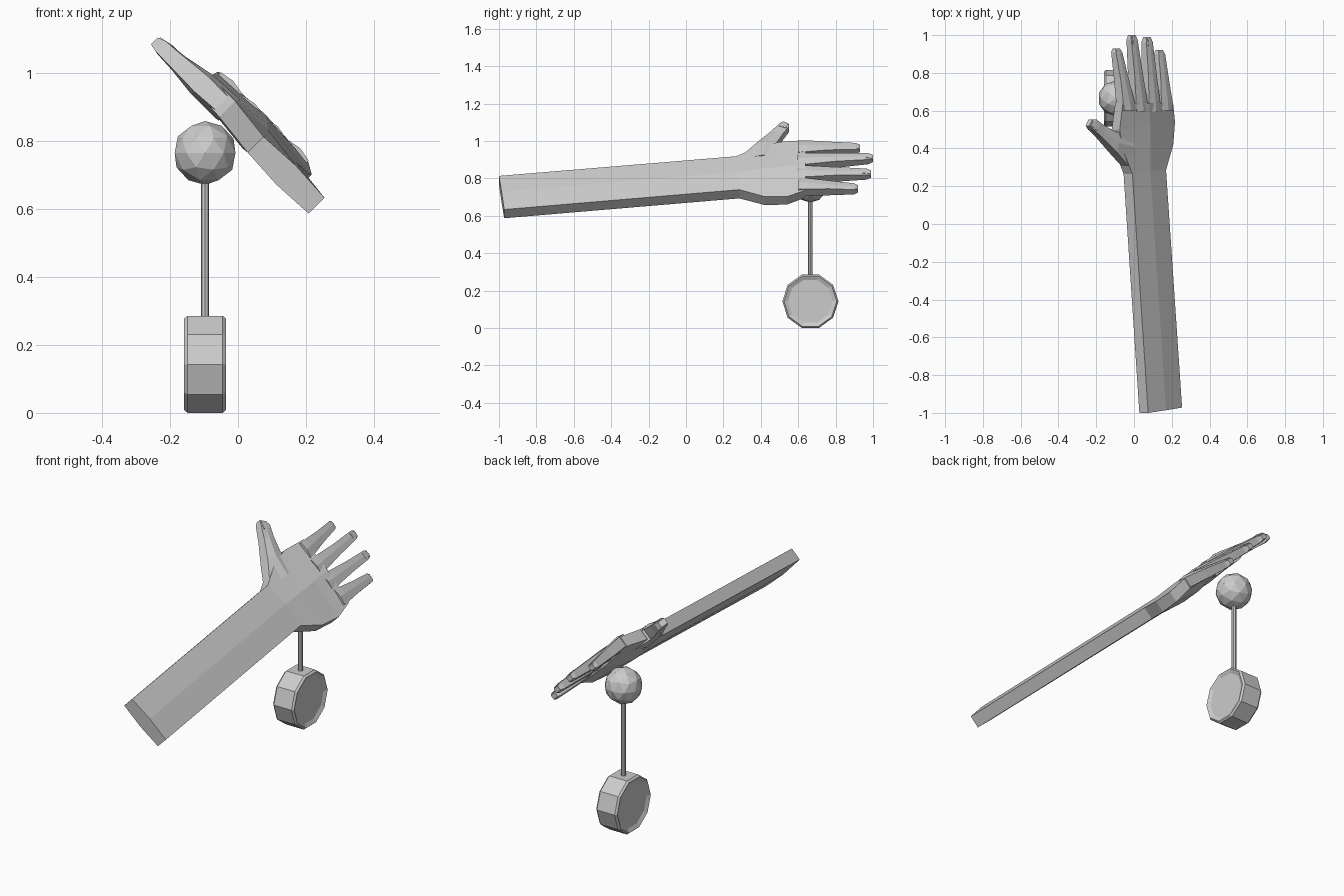
import bpy, bmesh, math
from mathutils import Vector, Matrix

if "Cube" in bpy.data.objects:
    bpy.data.objects.remove(bpy.data.objects["Cube"])

grey = bpy.data.materials.new("plain grey")
grey.diffuse_color = (0.6, 0.6, 0.6, 1)
grey.use_nodes = True
grey.node_tree.nodes["Principled BSDF"].inputs["Base Color"].default_value = grey.diffuse_color
R2 = math.sqrt(2)


def P(u, y, n):
    """Hand frame: u across the palm towards the thumb, n out of the back of the hand."""
    return Vector(((n - u) / R2, y, (n + u) / R2))


def finish(name, bm):
    bmesh.ops.recalc_face_normals(bm, faces=bm.faces)
    me = bpy.data.meshes.new(name)
    bm.to_mesh(me)
    bm.free()
    me.materials.append(grey)
    ob = bpy.data.objects.new(name, me)
    bpy.context.collection.objects.link(ob)
    return ob


def loft(name, sections):
    """Six-sided sections: low edge (u, y), high edge (u, y), centre n, edge and middle half thickness."""
    bm = bmesh.new()
    rings = []
    for ua, ya, ub, yb, n, te, tm in sections:
        um, ym = (ua + ub) / 2, (ya + yb) / 2
        pts = [(ua, ya, n - te), (um, ym, n - tm), (ub, yb, n - te),
               (ub, yb, n + te), (um, ym, n + tm), (ua, ya, n + te)]
        rings.append([bm.verts.new(P(*p)) for p in pts])
    for a, b in zip(rings, rings[1:]):
        for i in range(6):
            j = (i + 1) % 6
            bm.faces.new((a[i], a[j], b[j], b[i]))
    bm.faces.new(rings[0])
    bm.faces.new(rings[-1])
    return finish(name, bm)


def nail(name, corners, n0, n1):
    """Thin plate on the back of a digit; first two corners at n0, the tip ones at n1."""
    bm = bmesh.new()
    ns = (n0, n0, n1, n1)
    low = [bm.verts.new(P(u, y, n - 0.006)) for (u, y), n in zip(corners, ns)]
    top = [bm.verts.new(P(u, y, n + 0.003)) for (u, y), n in zip(corners, ns)]
    bm.faces.new(low)
    bm.faces.new(top)
    for i in range(4):
        j = (i + 1) % 4
        bm.faces.new((low[i], low[j], top[j], top[i]))
    return finish(name, bm)


# forearm and palm
loft("forearm_and_palm", [
    (0.268, -0.972, 0.522, -1.0, 0.595, 0.033, 0.040),
    (0.403, 0.285, 0.655, 0.265, 0.610, 0.033, 0.042),
    (0.350, 0.42, 0.730, 0.40, 0.612, 0.032, 0.052),
    (0.343, 0.54, 0.757, 0.50, 0.620, 0.030, 0.052),
    (0.375, 0.64, 0.752, 0.64, 0.640, 0.028, 0.038)])

# thumb
loft("thumb", [
    (0.64, 0.275, 0.66, 0.54, 0.612, 0.025, 0.045),
    (0.76, 0.375, 0.765, 0.485, 0.608, 0.030, 0.042),
    (0.86, 0.455, 0.845, 0.520, 0.604, 0.024, 0.028),
    (0.925, 0.500, 0.902, 0.552, 0.602, 0.021, 0.023),
    (0.948, 0.520, 0.928, 0.552, 0.600, 0.014, 0.015)])
nail("thumb_nail", [(0.900, 0.495), (0.885, 0.535), (0.927, 0.548), (0.943, 0.520)], 0.626, 0.617)

# fingers: base u, tip u, tip y, tip n
for name, ub, ut, yt, nt in (("index", 0.705, 0.746, 0.93, 0.612),
                             ("middle", 0.610, 0.650, 1.0, 0.632),
                             ("ring", 0.515, 0.534, 0.99, 0.630),
                             ("little", 0.422, 0.431, 0.92, 0.620)):
    rows = []
    for t, w, te, tm, dy in ((-0.1, 0.086, 0.026, 0.034, 0), (0.06, 0.084, 0.027, 0.034, 0),
                             (0.45, 0.062, 0.025, 0.028, 0), (0.93, 0.048, 0.018, 0.021, 0),
                             (1.0, 0.032, 0.011, 0.013, 0)):
        u = ub + (ut - ub) * t
        y = 0.63 + (yt - 0.63) * t
        n = 0.644 + (nt - 0.644) * t
        rows.append((u - w / 2, y, u + w / 2, y, n, te, tm))
    loft(name + "_finger", rows)
    nail(name + "_nail", [(ut - 0.016, yt - 0.05), (ut + 0.013, yt - 0.05),
                          (ut + 0.013, yt - 0.008), (ut - 0.016, yt - 0.008)],
         nt + 0.022, nt + 0.016)

# knob
X, Y = -0.097, 0.665
bm = bmesh.new()
bmesh.ops.create_icosphere(bm, subdivisions=2, radius=0.094,
                           matrix=Matrix.Translation((X, Y, 0.765)))
finish("knob", bm)

# rod
bm = bmesh.new()
bmesh.ops.create_cone(bm, cap_ends=True, segments=8, radius1=0.012, radius2=0.012,
                      depth=0.44, matrix=Matrix.Translation((X, Y, 0.48)))
finish("rod", bm)

# ten-sided base drum with chamfered rims and shallow dished ends
bm = bmesh.new()
rings = []
for dx, r in ((-0.052, 0.120), (-0.062, 0.141), (-0.052, 0.150),
              (0.052, 0.150), (0.062, 0.141), (0.052, 0.120)):
    rings.append([bm.verts.new((X + dx, Y + r * math.cos(math.tau * i / 10),
                                0.143 + r * math.sin(math.tau * i / 10))) for i in range(10)])
for a, b in zip(rings, rings[1:]):
    for i in range(10):
        j = (i + 1) % 10
        bm.faces.new((a[i], a[j], b[j], b[i]))
bm.faces.new(rings[0])
bm.faces.new(rings[-1])
finish("base_drum", bm)
